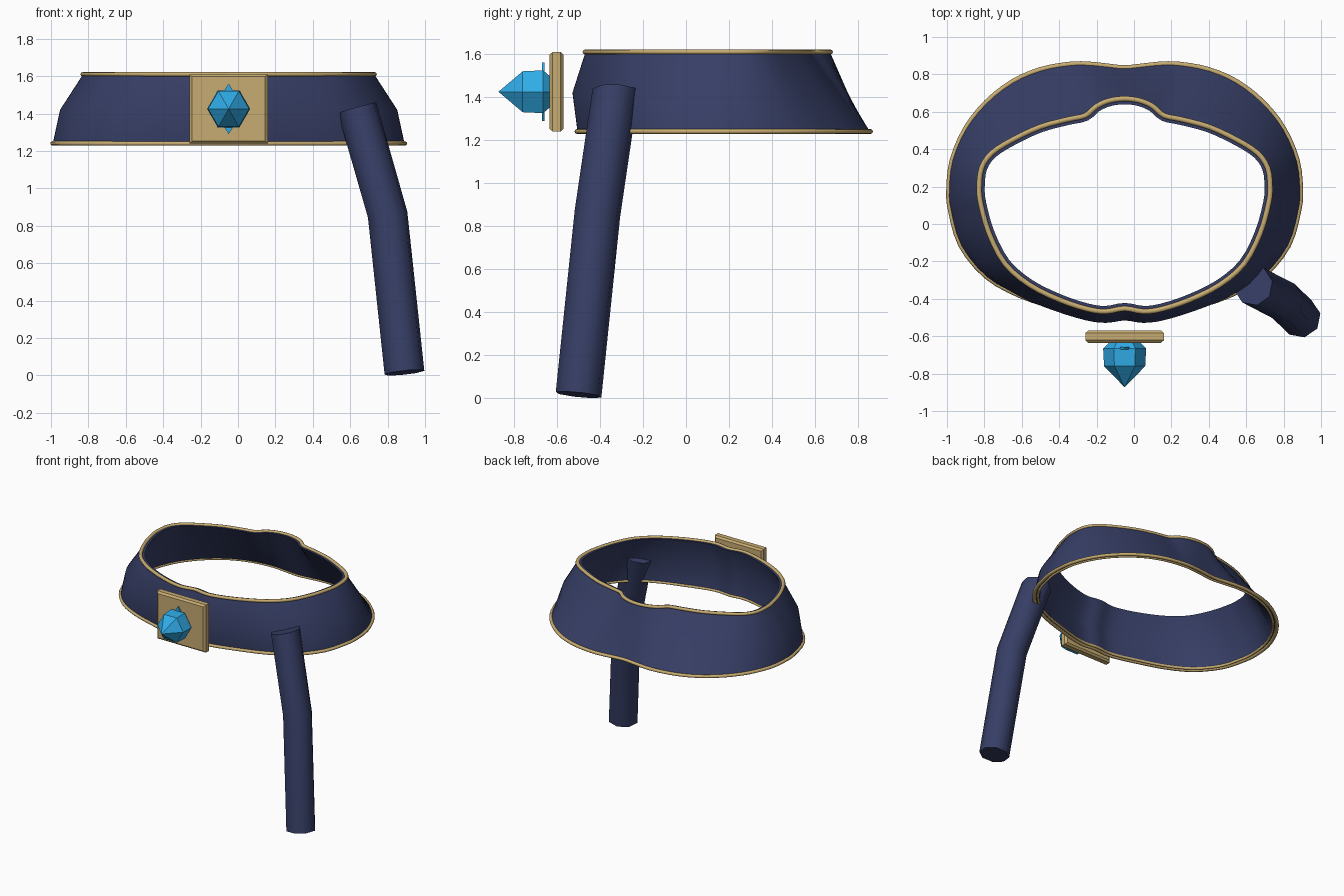
import bpy, bmesh, math
from mathutils import Vector

if "Cube" in bpy.data.objects:
    bpy.data.objects.remove(bpy.data.objects["Cube"])

CX = -0.05  # belt symmetry line

def material(name, rgb):
    m = bpy.data.materials.new(name)
    m.diffuse_color = (*rgb, 1)
    m.use_nodes = True
    m.node_tree.nodes["Principled BSDF"].inputs["Base Color"].default_value = m.diffuse_color
    return m

navy = material("navy_cloth", (0.037, 0.048, 0.13))
gold = material("antique_gold", (0.57, 0.41, 0.165))
blue = material("gem_blue", (0.03, 0.42, 0.82))

def make(name, verts, faces, mat, smooth=None):
    me = bpy.data.meshes.new(name)
    me.from_pydata([tuple(v) for v in verts], [], faces)
    bm = bmesh.new()
    bm.from_mesh(me)
    bmesh.ops.recalc_face_normals(bm, faces=bm.faces)
    bm.to_mesh(me)
    bm.free()
    me.materials.append(mat)
    ob = bpy.data.objects.new(name, me)
    bpy.context.collection.objects.link(ob)
    if smooth:
        bpy.context.view_layer.objects.active = ob
        ob.select_set(True)
        bpy.ops.object.shade_smooth_by_angle(angle=math.radians(smooth))
        ob.select_set(False)
    return ob

def skin(rings, closed=False):
    """Quads between equal rings, with capped ends or joined ends."""
    n, k = len(rings[0]), len(rings)
    faces = [(r * n + i, r * n + (i + 1) % n, (r + 1) % k * n + (i + 1) % n, (r + 1) % k * n + i)
             for r in range(k if closed else k - 1) for i in range(n)]
    if not closed:
        faces += [tuple(range(n)), tuple(range((k - 1) * n, k * n))]
    return [v for ring in rings for v in ring], faces

# Half outlines of the belt edges, front centre to back centre
TOP = [(0, -.452), (.1, -.468), (.2, -.455), (.35, -.405), (.51, -.325), (.64, -.212), (.725, -.05),
       (.77, .11), (.778, .2), (.765, .3), (.71, .38), (.6, .45), (.45, .52), (.3, .56),
       (.21, .58), (.15, .63), (.08, .66), (0, .67)]
BOTTOM = [(0, -.495), (.1, -.505), (.2, -.492), (.36, -.448), (.56, -.382), (.74, -.28), (.875, -.115),
          (.93, .07), (.94, .18), (.922, .34), (.85, .51), (.74, .65), (.6, .76), (.45, .825),
          (.3, .853), (.2, .855), (.1, .845), (0, .835)]

def full_loop(half, z, steps=3):
    """Mirror a half outline and round it with a smooth spline."""
    pts = [Vector((CX + x, y, z)) for x, y in half + [(-x, y) for x, y in half[-2:0:-1]]]
    n, out = len(pts), []
    for i in range(n):
        a, b, c, d = pts[i - 1], pts[i], pts[(i + 1) % n], pts[(i + 2) % n]
        for s in range(steps):
            t = s / steps
            out.append(b + 0.5 * t * (c - a + t * (2 * a - 5 * b + 4 * c - d
                                                   + t * (3 * b - a - 3 * c + d))))
    return out

def normals(loop):
    n = len(loop)
    out = []
    for i in range(n):
        t = loop[(i + 1) % n] - loop[i - 1]
        out.append(Vector((t.y, -t.x, 0)).normalized())
    return out

def offset(loop, dist):
    return [p + n * dist for p, n in zip(loop, normals(loop))]

top, bottom = full_loop(TOP, 1.61), full_loop(BOTTOM, 1.24)
middle = [(a + b) / 2 for a, b in zip(top, bottom)]
# The middle bulges at the front and sides, and stays straight at the back
middle = [p + n * 0.042 * max(0, min(1, (0.6 - p.y) / 0.4)) for p, n in zip(middle, normals(middle))]
for p in middle:
    p.z = 1.42

# Belt band with thickness
outer = [bottom, middle, top]
inner = [offset(l, -0.03) for l in reversed(outer)]
make("belt_band", *skin(outer + inner, closed=True), navy, smooth=40)

# Gold piping round both edges, with a thinner line inside
def piping(name, loop, rx, rz):
    rings, norms = [], normals(loop)
    for j in range(8):
        a = j * math.tau / 8
        rings.append([p + n * rx * math.cos(a) + Vector((0, 0, rz * math.sin(a)))
                      for p, n in zip(loop, norms)])
    make(name, *skin(rings, closed=True), gold, smooth=60)

piping("top_trim", top, 0.014, 0.012)
piping("bottom_trim", bottom, 0.014, 0.012)
piping("bottom_inner_trim", offset(bottom, -0.028), 0.009, 0.010)

# Buckle plate with chamfered edges
def rectangle(hx, hz, y):
    return [Vector((CX + sx * hx, y, 1.425 + sz * hz)) for sx, sz in ((-1, -1), (1, -1), (1, 1), (-1, 1))]

make("buckle_plate", *skin([rectangle(.195, .172, -.57), rectangle(.21, .185, -.583),
                            rectangle(.21, .185, -.621), rectangle(.195, .172, -.635)]), gold)

# Six-sided gem pointing forward
def hexagon(r, y):
    return [Vector((CX + r * math.cos(k * math.pi / 3), y, 1.425 + r * math.sin(k * math.pi / 3)))
            for k in range(6)]

make("gem", *skin([hexagon(.08, -.63), hexagon(.115, -.665), hexagon(.11, -.76),
                   hexagon(.001, -.872)]), blue)

# Thin diamond behind the gem
def diamond(y):
    return [Vector((CX + x, y, 1.425 + z)) for x, z in ((.085, 0), (0, .135), (-.085, 0), (0, -.135))]

make("gem_setting", *skin([diamond(-.658), diamond(-.67)]), blue)

# Hanging strap: bent eight-sided tube
path = [Vector(p) for p in ((.89, -.50, .015), (.80, -.412, .86), (.637, -.328, 1.43))]
dirs = [path[1] - path[0], path[2] - path[0], path[2] - path[1]]
dirs[2].y *= 0.3
rings = []
for p, d in zip(path, dirs):
    d = d.normalized()
    u = Vector((1, 0, 0)) - d * d.x
    u.normalize()
    v = d.cross(u)
    rings.append([p + 0.109 * (u * math.cos(a) + v * math.sin(a))
                  for a in (k * math.tau / 8 + 0.2 for k in range(8))])
make("hanging_strap", *skin(rings), navy, smooth=65)
